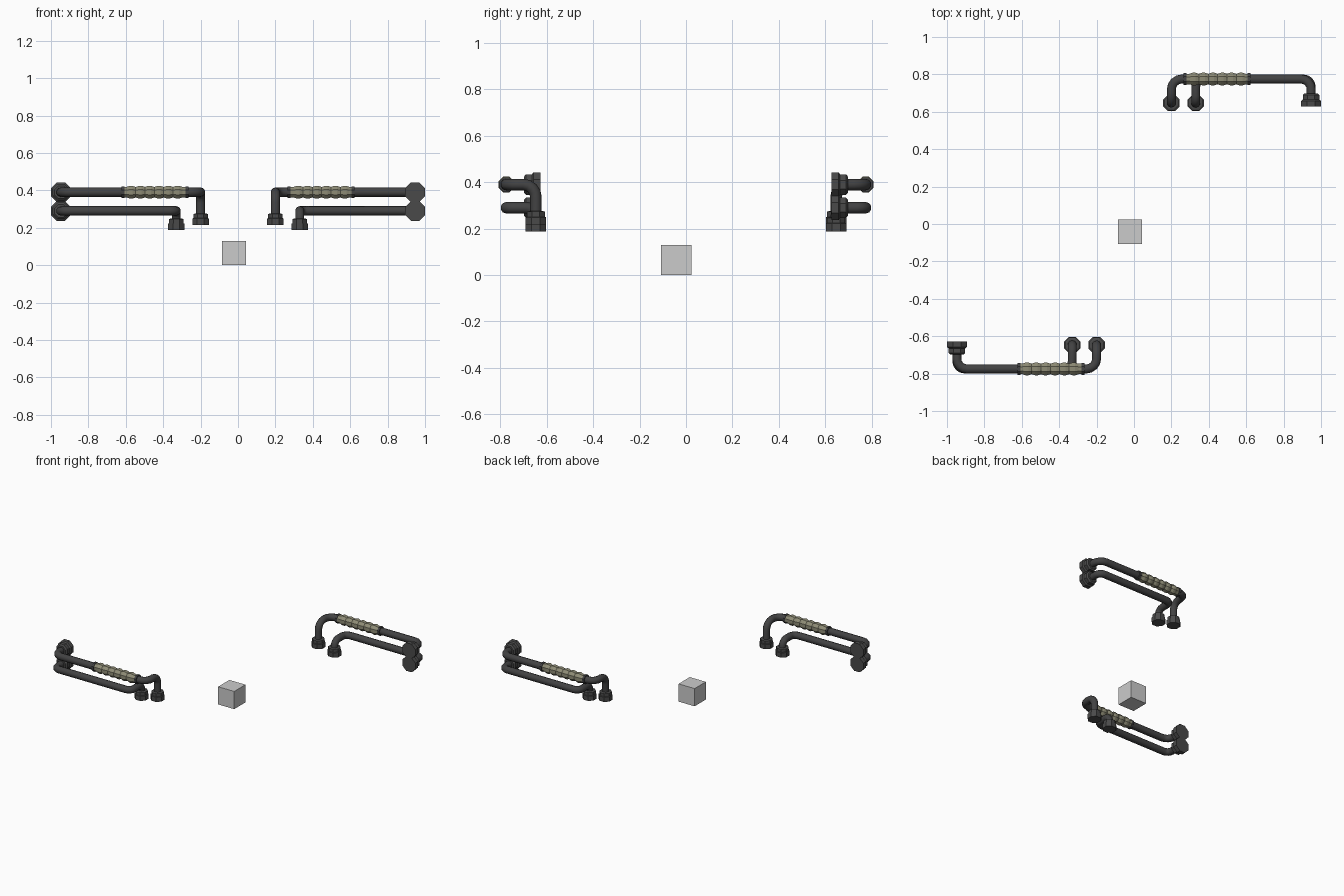
import bpy, bmesh, math
from mathutils import Vector, Matrix

if "Cube" in bpy.data.objects:
    bpy.data.objects.remove(bpy.data.objects["Cube"])

def mat(name, rgb):
    m = bpy.data.materials.new(name)
    m.diffuse_color = (*rgb, 1)
    m.use_nodes = True
    m.node_tree.nodes["Principled BSDF"].inputs["Base Color"].default_value = m.diffuse_color
    return m

DARK = mat("dark_pipe_metal", (0.055, 0.055, 0.056))
FIT = mat("fitting_metal", (0.068, 0.068, 0.068))
TAN = mat("sleeve_tan", (0.27, 0.26, 0.18))
GREY = mat("block_grey", (0.6, 0.6, 0.6))
HALF_TURN = Matrix.Rotation(math.pi, 4, 'Z')

def finish(name, bm, material, smooth=None, pair=True):
    """Make the object, plus a copy turned half way round the z axis."""
    bmesh.ops.recalc_face_normals(bm, faces=bm.faces)
    me = bpy.data.meshes.new(name)
    bm.to_mesh(me)
    bm.free()
    me.materials.append(material)
    if smooth:
        me.shade_smooth()
        me.set_sharp_from_angle(angle=math.radians(smooth))
    ob = bpy.data.objects.new(name, me)
    bpy.context.collection.objects.link(ob)
    if pair:
        twin = bpy.data.objects.new(name + "_opposite", me)
        twin.matrix_world = HALF_TURN
        bpy.context.collection.objects.link(twin)

def skin(bm, rings):
    """Join rings of points into a closed tube."""
    loops = [[bm.verts.new(p) for p in r] for r in rings]
    for a, b in zip(loops, loops[1:]):
        for i in range(len(a)):
            j = (i + 1) % len(a)
            bm.faces.new((a[i], a[j], b[j], b[i]))
    bm.faces.new(loops[0])
    bm.faces.new(loops[-1])

def ring(centre, u, v, r, n):
    return [centre + r * (u * math.cos(t) + v * math.sin(t))
            for t in (2 * math.pi * (i + 0.5) / n for i in range(n))]

def lathe(name, base, axis, profile, material, n=8, smooth=None):
    """Turn (distance along axis, radius to flat) pairs around an axis."""
    axis = Vector(axis)
    u = Vector((axis.y, axis.z, axis.x))
    v = axis.cross(u)
    k = 1 / math.cos(math.pi / n)
    bm = bmesh.new()
    skin(bm, [ring(Vector(base) + axis * d, u, v, r * k, n) for d, r in profile])
    finish(name, bm, material, smooth)

def pipe(name, corners, radius, bend, n=10, steps=4):
    """Sweep a round section along a path with rounded corners."""
    pts = [Vector(c) for c in corners]
    path = [pts[0]]
    for a, b, c in zip(pts, pts[1:], pts[2:]):
        d0, d1 = (a - b).normalized(), (c - b).normalized()
        mid = b + (d0 + d1) * bend
        for i in range(steps + 1):
            t = math.pi / 2 * i / steps
            path.append(mid - bend * (d1 * math.cos(t) + d0 * math.sin(t)))
    path.append(pts[-1])
    tang = (pts[1] - pts[0]).normalized()
    u = Vector((1, 0, 0))
    rings = []
    for i, p in enumerate(path):
        new = (path[min(i + 1, len(path) - 1)] - p).normalized() \
            + (p - path[max(i - 1, 0)]).normalized()
        new.normalize()
        u = tang.rotation_difference(new) @ u
        tang = new
        rings.append(ring(p, u, tang.cross(u), radius, n))
    bm = bmesh.new()
    skin(bm, rings)
    finish(name, bm, DARK, 50)

# two bent pipes, each with a floor fitting and a wall fitting
Y_IN, Y_OUT, X_END = 0.647, 0.775, 0.947
for label, x, z_low, z, bend in (("upper", 0.2, 0.215, 0.39, 0.055),
                                 ("lower", 0.33, 0.188, 0.29, 0.04)):
    pipe(label + "_pipe", [(x, Y_IN, z_low + 0.01), (x, Y_IN, z), (x, Y_OUT, z),
                           (X_END, Y_OUT, z), (X_END, 0.64, z)], 0.025, bend)
    lathe(label + "_floor_fitting", (x, Y_IN, z_low), (0, 0, 1),
          [(0, 0.044), (0.034, 0.044), (0.036, 0.039), (0.058, 0.039), (0.061, 0.03)], FIT)
    lathe(label + "_wall_fitting", (X_END, 0.628, z), (0, 1, 0),
          [(0, 0.053), (0.03, 0.053), (0.037, 0.044), (0.062, 0.044), (0.071, 0.034)], FIT)

# ribbed sleeve on the upper pipe, with a clamp ring at each end
profile = [(0.0, 0.028)]
for i in range(6):
    s = 0.017 + 0.05 * i
    profile += [(s, 0.028), (s + 0.018, 0.034), (s + 0.032, 0.034)]
profile += [(0.317, 0.028), (0.332, 0.028)]
lathe("ribbed_sleeve", (0.28, Y_OUT, 0.39), (1, 0, 0), profile, TAN)
for label, x in (("inner", 0.265), ("outer", 0.608)):
    lathe(label + "_clamp_ring", (x, Y_OUT, 0.39), (1, 0, 0),
          [(0, 0.031), (0.016, 0.031)], DARK)

# small block near the middle
bm = bmesh.new()
bmesh.ops.create_cube(bm, size=0.13, matrix=Matrix.Translation((-0.021, -0.042, 0.065)))
finish("centre_block", bm, GREY, pair=False)
